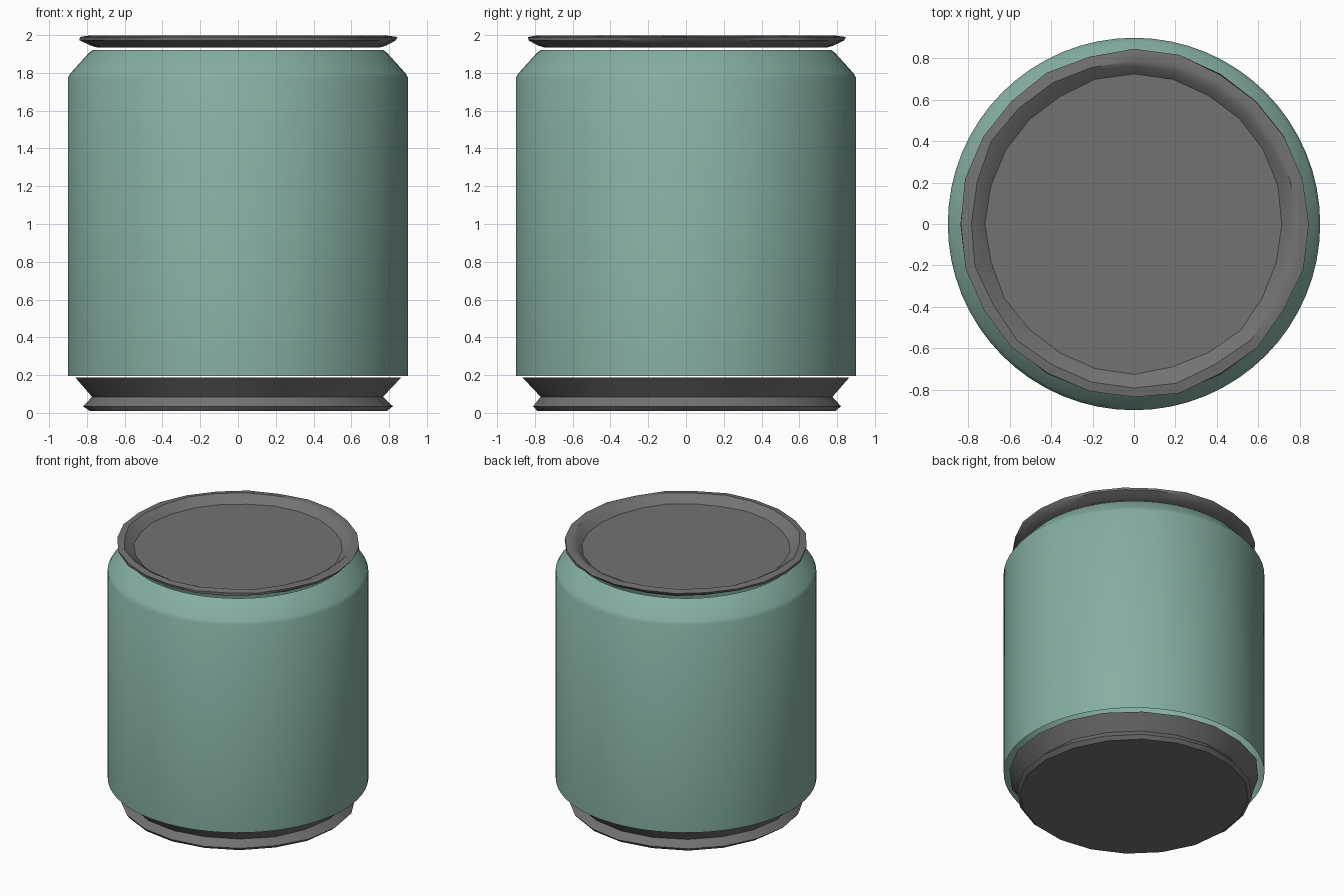
import bpy, bmesh, math, random

random.seed(4)
if "Cube" in bpy.data.objects:
    bpy.data.objects.remove(bpy.data.objects["Cube"], do_unlink=True)


def material(name, rgb):
    mat = bpy.data.materials.new(name)
    mat.use_nodes = True
    mat.diffuse_color = (*rgb, 1)
    mat.node_tree.nodes["Principled BSDF"].inputs["Base Color"].default_value = (*rgb, 1)
    return mat


def lathe(name, profile, sides, mat, wobble=0.0, angle=35):
    """Revolve (radius, height) points; a zero radius closes the shape."""
    bm = bmesh.new()
    rings = []
    for r, z in profile:
        if r == 0:
            rings.append([bm.verts.new((0, 0, z))] * sides)
            continue
        ring = []
        for i in range(sides):
            a = math.tau * i / sides
            rr = r + random.uniform(-wobble, wobble)
            ring.append(bm.verts.new((rr * math.cos(a), rr * math.sin(a), z)))
        rings.append(ring)
    for low, high in zip(rings, rings[1:]):
        for i in range(sides):
            j = (i + 1) % sides
            corners = dict.fromkeys((low[i], low[j], high[j], high[i]))
            bm.faces.new(corners)
    mesh = bpy.data.meshes.new(name)
    bm.to_mesh(mesh)
    bm.free()
    obj = bpy.data.objects.new(name, mesh)
    bpy.context.collection.objects.link(obj)
    mesh.materials.append(mat)
    bpy.ops.object.select_all(action='DESELECT')
    obj.select_set(True)
    bpy.context.view_layer.objects.active = obj
    bpy.ops.object.shade_smooth_by_angle(angle=math.radians(angle))
    return obj


teal = material("teal_paint", (0.235, 0.425, 0.37))
metal = material("grey_metal", (0.17, 0.17, 0.17))

# Painted wall with sloping shoulder
lathe("can_body", [(0.9, 0.195), (0.9, 1.775), (0.885, 1.80),
                   (0.79, 1.905), (0.77, 1.92)], 64, teal)

# Pinched metal base, closed underneath
lathe("can_base", [(0, 0.012), (0.79, 0.01), (0.815, 0.035), (0.77, 0.085),
                   (0.865, 0.187)], 20, metal, 0.006)

# Crimped lid with a raised rim around a recessed panel
lathe("can_lid", [(0.745, 1.935), (0.78, 1.945), (0.835, 1.972), (0.84, 1.99),
                  (0.79, 1.998), (0.765, 1.985), (0.72, 1.947), (0, 1.945)],
      24, metal, 0.008)
